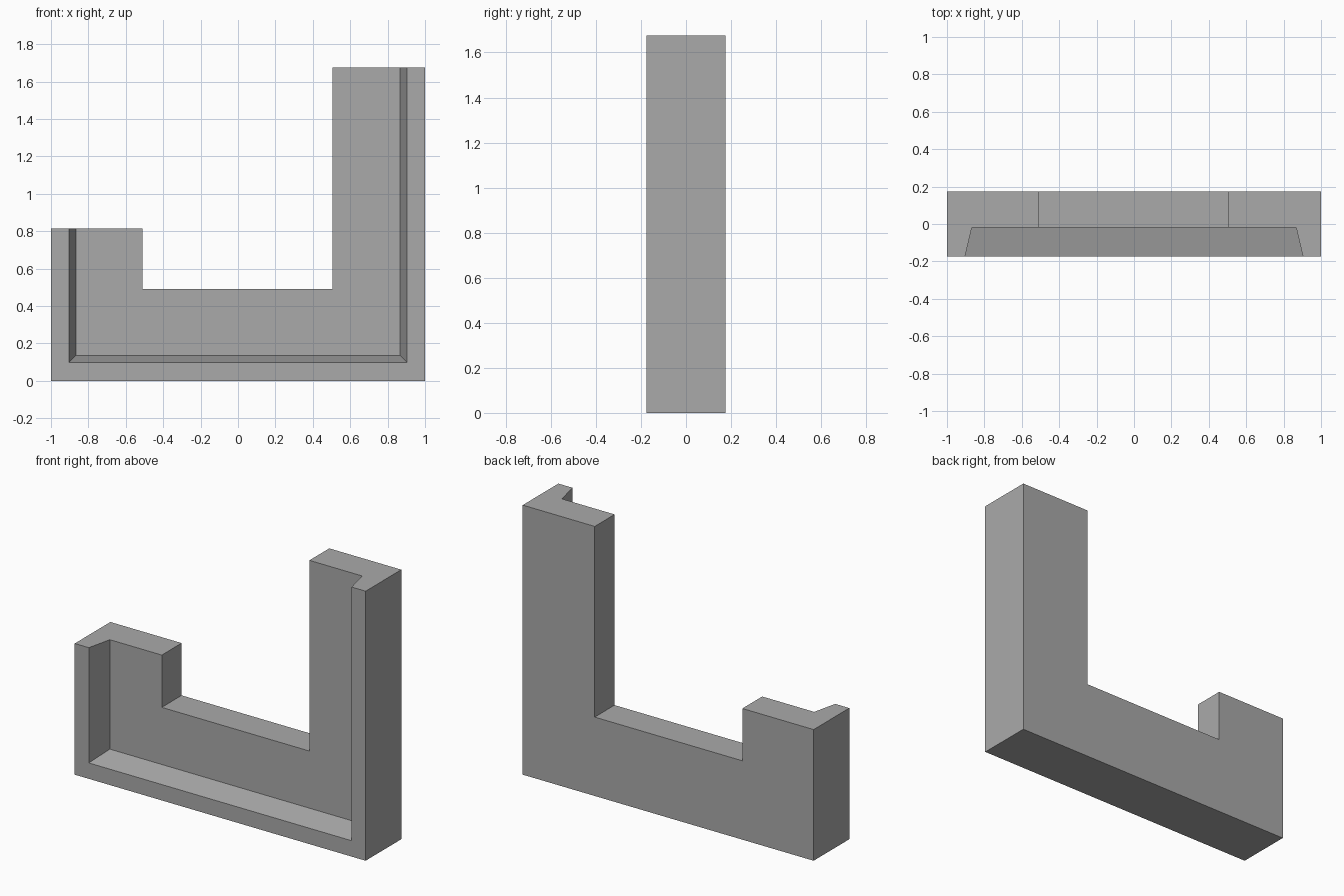
import bpy, bmesh

if "Cube" in bpy.data.objects:
    bpy.data.objects.remove(bpy.data.objects["Cube"])


def loft(name, front, back, y_front, y_back):
    """Solid between two matching x/z outlines at two depths."""
    bm = bmesh.new()
    a = [bm.verts.new((x, y_front, z)) for x, z in front]
    b = [bm.verts.new((x, y_back, z)) for x, z in back]
    bm.faces.new(a)
    bm.faces.new(b[::-1])
    n = len(a)
    for i in range(n):
        j = (i + 1) % n
        bm.faces.new((a[j], a[i], b[i], b[j]))
    bmesh.ops.recalc_face_normals(bm, faces=bm.faces)
    mesh = bpy.data.meshes.new(name)
    bm.to_mesh(mesh)
    bm.free()
    obj = bpy.data.objects.new(name, mesh)
    bpy.context.collection.objects.link(obj)
    return obj


def box_outline(half_x, bottom, top):
    return [(-half_x, bottom), (half_x, bottom), (half_x, top), (-half_x, top)]


# U-shaped wall with one short and one tall arm
outline = [(-1, 0), (1, 0), (1, 1.675), (0.505, 1.675),
           (0.505, 0.49), (-0.51, 0.49), (-0.51, 0.815), (-1, 0.815)]
wall = loft("stepped_wall", outline, outline, -0.175, 0.175)

# Dark grey finish
grey = bpy.data.materials.new("dark_grey")
grey.diffuse_color = (0.4, 0.4, 0.4, 1)
grey.use_nodes = True
grey.node_tree.nodes["Principled BSDF"].inputs["Base Color"].default_value = grey.diffuse_color
wall.data.materials.append(grey)

# Recess in the front with sloping sides, running out at the top
# (the cutter's taper continues past the front face)
cutter = loft("recess_cutter", box_outline(0.94, 0.0625, 2.0),
              box_outline(0.867, 0.135, 2.0), -0.33, -0.02)
cutter.data.materials.append(grey)
cutter.hide_render = True

cut = wall.modifiers.new("recess", 'BOOLEAN')
cut.operation = 'DIFFERENCE'
cut.solver = 'EXACT'
cut.object = cutter
bpy.context.view_layer.objects.active = wall
wall.select_set(True)
bpy.ops.object.modifier_apply(modifier=cut.name)
bpy.data.objects.remove(cutter)
